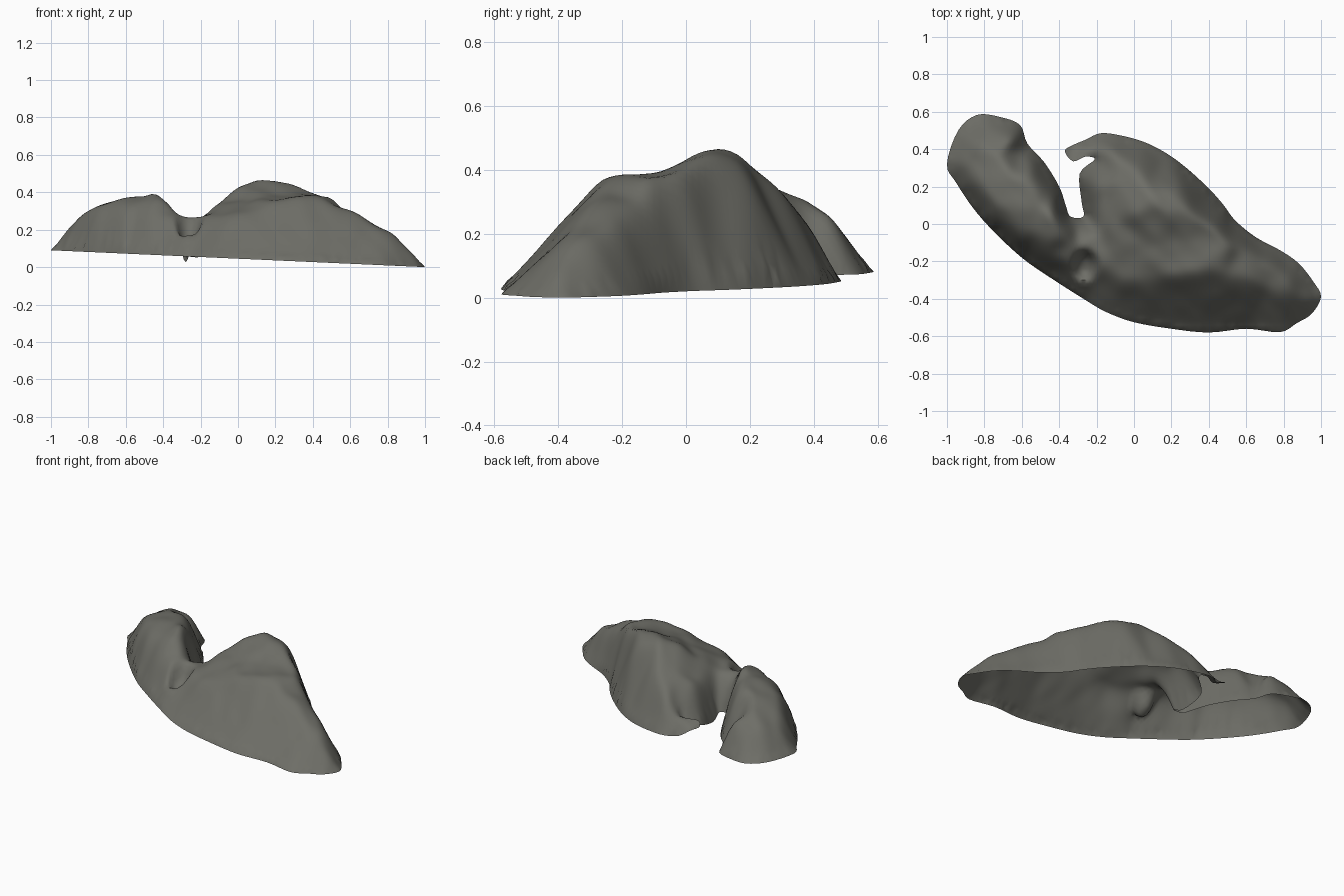
import bpy, bmesh, math
from mathutils import Vector, noise, geometry, kdtree
from mathutils.bvhtree import BVHTree

if "Cube" in bpy.data.objects:
    bpy.data.objects.remove(bpy.data.objects["Cube"])

# Ground outline of the rock, clockwise, with the narrow inlet at the back
OUTLINE = [
    (-1, .32), (-.94, .5), (-.84, .583), (-.72, .573), (-.61, .53), (-.57, .43),
    (-.48, .33), (-.4, .2), (-.365, .1), (-.34, .04), (-.27, .04), (-.28, .12),
    (-.29, .27), (-.21, .345), (-.26, .36), (-.325, .335), (-.37, .39), (-.33, .42),
    (-.26, .45), (-.18, .485), (-.08, .475), (.05, .44), (.17, .38), (.28, .3),
    (.4, .19), (.48, .1), (.54, .02), (.65, -.07), (.78, -.14), (.88, -.21),
    (.96, -.31), (1, -.39), (.95, -.48), (.87, -.53), (.78, -.578), (.6, -.56),
    (.4, -.58), (.2, -.56), (0, -.525), (-.15, -.47), (-.27, -.4), (-.45, -.285),
    (-.6, -.18), (-.75, -.04), (-.86, .085), (-.95, .22)]
# Rim points of the inlet wall and hooked flap leave the ground plane
LIFT = {11: -.03, 12: .01, 13: .07, 14: .08, 15: .07, 16: .06, 17: .04}

# Spot heights: small lobe
LOBE = [
    (-.91, .32, .215), (-.83, .43, .25), (-.78, .5, .2), (-.83, .2, .29),
    (-.72, .37, .32), (-.64, .45, .265), (-.64, .25, .365), (-.55, .28, .34),
    (-.66, .07, .35), (-.5, .1, .395), (-.43, .06, .415), (-.42, .15, .28),
    (-.41, -.07, .375), (-.36, -.01, .335), (-.54, -.06, .335), (-.75, .09, .32),
    (-.66, -.02, .3), (-.76, .03, .25), (-.61, -.1, .25), (-.47, -.17, .265)]
# Saddle between the lobes
SADDLE = [
    (-.305, -.02, .19), (-.29, -.11, .27), (-.18, -.04, .275), (-.34, -.2, .265),
    (-.19, -.24, .245), (-.26, -.16, .255), (-.27, -.3, .2), (-.34, -.1, .31)]
# Main lobe: front ridge, summit plateau, back slope
BODY = [
    (-.12, -.16, .295), (-.05, -.31, .265), (.15, -.28, .34), (.35, -.25, .385),
    (.48, -.26, .36), (.6, -.29, .315), (.72, -.33, .24), (.85, -.37, .17),
    (.94, -.4, .085), (-.1, .02, .35), (0, .07, .435), (.13, .1, .475),
    (.31, .06, .455), (.44, -.02, .405), (.51, -.1, .375), (.59, -.12, .28),
    (.7, -.2, .24), (.82, -.27, .18), (.09, .18, .45), (.02, .3, .345),
    (-.13, .38, .245), (-.1, .23, .33), (-.2, .2, .285), (-.2, .07, .25),
    (.1, -.1, .375), (.3, -.09, .385), (.25, .2, .37), (-.25, .4, .155),
    (.2, .15, .44)]


def ground(x):
    """Height of the gently tilted lower rim."""
    return max(0.0, 0.045 - 0.045 * x)


def smooth_loop(pts, steps):
    """Closed Catmull-Rom curve through the points."""
    out, n = [], len(pts)
    for i in range(n):
        a, b, c, d = (pts[(i + k) % n] for k in (-1, 0, 1, 2))
        for s in range(steps):
            t = s / steps
            out.append(0.5 * (2 * b + (c - a) * t + (2 * a - 5 * b + 4 * c - d) * t * t
                              + (3 * b - a - 3 * c + d) * t ** 3))
    return out


def fill(points, rim_count):
    """Triangulate points inside the rim; returns positions and triangles."""
    res = geometry.delaunay_2d_cdt([p.xy for p in points], [],
                                   [list(range(rim_count))], 1, 1e-5)
    pos = [Vector((c.x, c.y, points[o[0]].z if o else ground(c.x)))
           for c, o in zip(res[0], res[3])]
    return pos, res[2]


# Coarse surface through the spot heights
rim = [Vector((x, y, ground(x) + LIFT.get(i, 0))) for i, (x, y) in enumerate(OUTLINE)]
pos, tris = fill(rim + [Vector(p) for p in LOBE + SADDLE + BODY], len(rim))
coarse = BVHTree.FromPolygons(pos, tris)

# Even fine grid sampled from it, closed by the smoothed rim
fine_rim = smooth_loop(rim, 4)
near = kdtree.KDTree(len(fine_rim))
for i, p in enumerate(fine_rim):
    near.insert((p.x, p.y, 0), i)
near.balance()
STEP = 0.02
points = list(fine_rim)
for j in range(-30, 31):
    for i in range(-51, 52):
        x, y = (i + 0.5 * (j % 2)) * STEP, j * STEP
        hit = coarse.ray_cast(Vector((x, y, 2)), Vector((0, 0, -1)))[0]
        if hit and near.find((x, y, 0))[2] > 0.011:
            points.append(hit)
pos, tris = fill(points, len(fine_rim))

bm = bmesh.new()
verts = [bm.verts.new(p) for p in pos]
for t in tris:
    bm.faces.new([verts[i] for i in t])
bmesh.ops.delete(bm, geom=[v for v in bm.verts if not v.link_faces], context='VERTS')

# Soften the heights while the rim stays in place
inner = [v for v in bm.verts if not v.is_boundary]
for _ in range(4):
    new = [sum(e.other_vert(v).co.z for e in v.link_edges) / len(v.link_edges)
           for v in inner]
    for v, z in zip(inner, new):
        v.co.z += 0.6 * (z - v.co.z)

# Weathering: diagonal gullies and fine lumps; then the round pit by the saddle
for v in inner:
    x, y, z = v.co
    fade = min(1.0, max(0.0, (z - ground(x)) / 0.15))
    gully = noise.noise(Vector(((x + y) * 9, (x - y) * 2.5, 0.3)))
    lump = noise.noise(Vector((x * 9, y * 9, 4.0)))
    v.co.z += fade * (0.008 * gully + 0.007 * lump)
    r = math.hypot((x + .262) / .06, (y + .22) / .07)
    v.co.z -= 0.085 * math.exp(-r ** 4)

bmesh.ops.recalc_face_normals(bm, faces=bm.faces[:])
if sum(f.normal.z for f in bm.faces) < 0:
    bmesh.ops.reverse_faces(bm, faces=bm.faces[:])

mesh = bpy.data.meshes.new("rock_shell")
bm.to_mesh(mesh)
bm.free()
rock = bpy.data.objects.new("rock_shell", mesh)
bpy.context.collection.objects.link(rock)

# One warm grey stone colour
stone = bpy.data.materials.new("stone_grey")
stone.diffuse_color = (0.155, 0.155, 0.135, 1)
stone.use_nodes = True
stone.node_tree.nodes["Principled BSDF"].inputs["Base Color"].default_value = stone.diffuse_color
mesh.materials.append(stone)

bpy.context.view_layer.objects.active = rock
rock.select_set(True)
bpy.ops.object.shade_smooth_by_angle(angle=math.radians(60))
